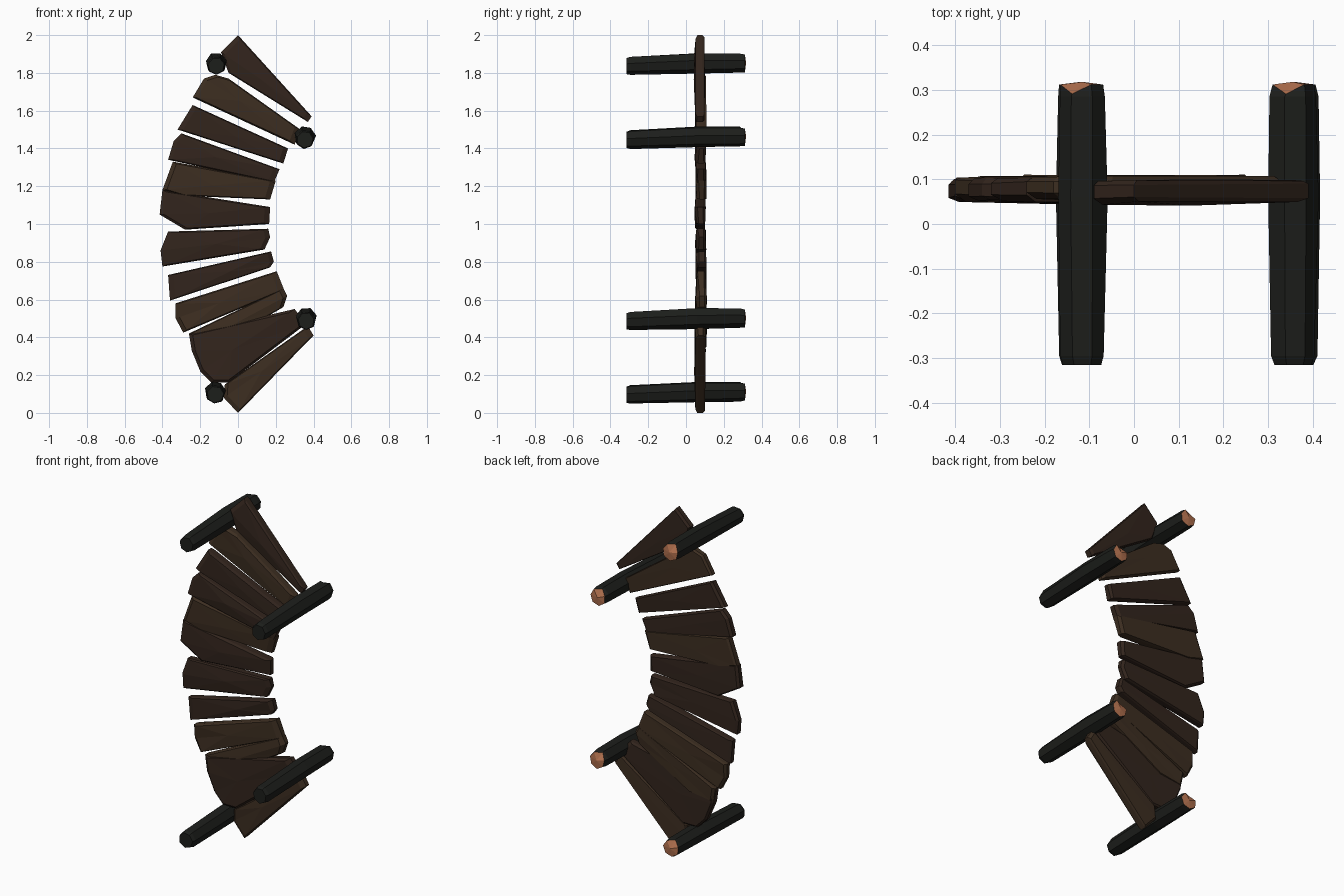
import bpy, bmesh, math, random
from mathutils import Vector

if "Cube" in bpy.data.objects:
    bpy.data.objects.remove(bpy.data.objects["Cube"])

random.seed(4)


def material(name, rgb):
    m = bpy.data.materials.new(name)
    m.diffuse_color = (*rgb, 1)
    m.use_nodes = True
    m.node_tree.nodes["Principled BSDF"].inputs["Base Color"].default_value = m.diffuse_color
    return m


DARK = material("dark_wood", (0.032, 0.018, 0.012))
LIGHT = material("light_wood", (0.046, 0.027, 0.015))
BARK = material("charred_bark", (0.012, 0.013, 0.011))
CUT = material("cut_wood", (0.46, 0.17, 0.08))


def finish(bm, name, mats):
    bmesh.ops.recalc_face_normals(bm, faces=bm.faces)
    me = bpy.data.meshes.new(name)
    bm.to_mesh(me)
    bm.free()
    for m in mats:
        me.materials.append(m)
    ob = bpy.data.objects.new(name, me)
    bpy.context.collection.objects.link(ob)
    return ob


def bridge(bm, a, b):
    n = len(a)
    for i in range(n):
        j = (i + 1) % n
        bm.faces.new((a[i], a[j], b[j], b[i]))


def plank(name, outline, mat, shift=0.0):
    """Hewn board: xz outline through y, worn rims, uneven front face."""
    bm = bmesh.new()
    cx = sum(p[0] for p in outline) / len(outline)
    cz = sum(p[1] for p in outline) / len(outline)
    rings = []
    for y, s, wobble in ((0.105, 0.95, 0.003), (0.094, 1, 0.003),
                         (0.066, 1, 0.005), (0.052, 0.91, 0.005)):
        rings.append([bm.verts.new((cx + (x - cx) * s,
                                    y + shift + random.uniform(-wobble, wobble),
                                    cz + (z - cz) * s)) for x, z in outline])
    for a, b in zip(rings, rings[1:]):
        bridge(bm, a, b)
    for ring, y in ((rings[0], 0.106), (rings[-1], 0.047)):
        c = bm.verts.new((cx, y + shift, cz))
        for i in range(len(ring)):
            bm.faces.new((ring[i], ring[(i + 1) % len(ring)], c))
    return finish(bm, name, [mat])


def post(name, x, z, turn):
    """Seven-sided log along y, bark sides, fresh-cut back end."""
    bm = bmesh.new()
    n = 7
    rings = []
    for y, r, dz in ((-0.315, 0.043, -0.013), (-0.295, 0.05, -0.012),
                     (0.06, 0.056, 0.002), (0.285, 0.053, 0.004),
                     (0.312, 0.049, 0.004)):
        ring = []
        for i in range(n):
            a = turn + math.tau * i / n
            rr = r * random.uniform(0.96, 1.05)
            yy = y
            if y > 0.3 and i == 2:
                yy = 0.291  # chipped upper corner of the cut
            ring.append(bm.verts.new((x + rr * math.cos(a), yy,
                                      z + dz + rr * math.sin(a))))
        rings.append(ring)
    for a, b in zip(rings, rings[1:]):
        bridge(bm, a, b)
    bm.faces.new(rings[0])
    tip = bm.verts.new((x, 0.318, z + 0.004))
    for i in range(n):
        f = bm.faces.new((rings[-1][i], rings[-1][(i + 1) % n], tip))
        f.material_index = 1
    return finish(bm, name, [BARK, CUT])


# Curved wall of boards, top to bottom
boards = [
    (DARK, [(0, 2), (.39, 1.57), (.37, 1.54), (-.05, 1.8), (-.09, 1.91)], -.006),
    (LIGHT, [(-.24, 1.67), (-.18, 1.77), (-.12, 1.79), (-.05, 1.77), (.33, 1.5),
             (.3, 1.42)], 0),
    (DARK, [(-.32, 1.5), (-.24, 1.63), (.265, 1.4), (.24, 1.32)], 0),
    (DARK, [(-.37, 1.34), (-.34, 1.44), (-.3, 1.48), (.22, 1.29), (.19, 1.22)], -.002),
    (LIGHT, [(-.4, 1.18), (-.345, 1.33), (.2, 1.23), (.17, 1.13), (-.3, 1.15)], .002),
    (DARK, [(-.415, 1.05), (-.4, 1.18), (.17, 1.09), (.165, 1.0), (-.28, .97)], -.003),
    (DARK, [(-.4, .775), (-.41, .86), (-.37, .96), (.16, .975), (.17, .93),
            (.14, .865)], 0),
    (DARK, [(-.36, .595), (-.37, .73), (.175, .855), (.19, .8), (.17, .77)], .002),
    (LIGHT, [(-.29, .425), (-.33, .5), (-.33, .58), (.205, .75), (.245, .65)], 0),
    (LIGHT, [(-.26, .42), (.24, .66), (.26, .62), (.24, .56), (-.1, .36),
             (-.245, .34)], .003),
    (DARK, [(-.26, .42), (.3, .55), (.36, .47), (-.05, .16), (-.14, .16),
            (-.2, .22), (-.245, .33)], -.003),
    (LIGHT, [(0, 0), (.4, .41), (.37, .46), (-.07, .15), (-.075, .08)], -.004),
]
for i, (mat, outline, shift) in enumerate(boards):
    plank(f"board_{i + 1:02d}", outline, mat, shift)

# Log posts holding both ends
for name, x, z, turn in (("post_top_left", -.115, 1.85, .25),
                         ("post_top_right", .355, 1.46, .1),
                         ("post_bottom_right", .36, .5, .25),
                         ("post_bottom_left", -.12, .11, .1)):
    post(name, x, z, turn)
